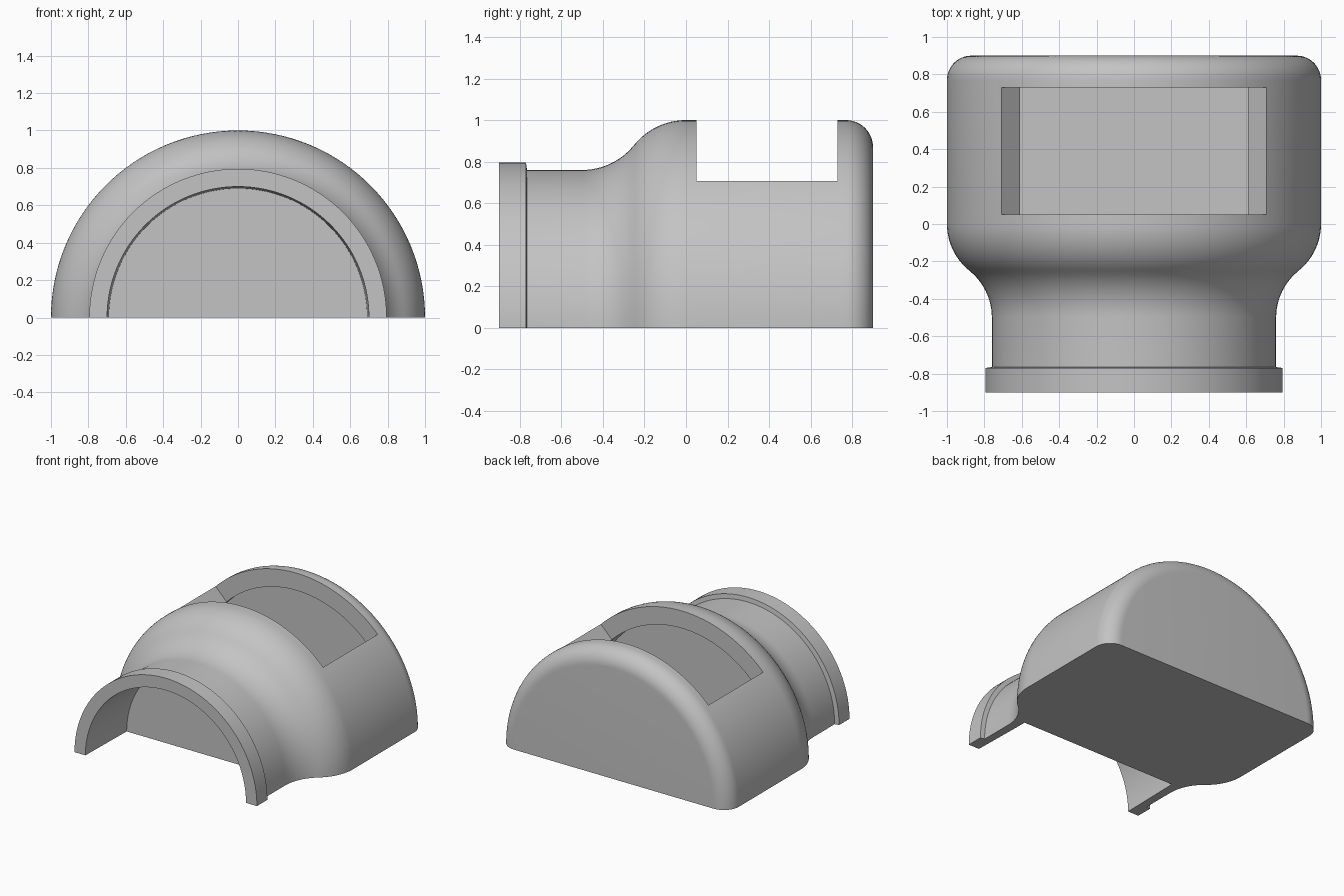
import bpy, bmesh
from math import sin, cos, pi, radians, sqrt

if "Cube" in bpy.data.objects:
    bpy.data.objects.remove(bpy.data.objects["Cube"])

grey = bpy.data.materials.new("light grey")
grey.use_nodes = True
grey.diffuse_color = (0.55, 0.55, 0.55, 1)
grey.node_tree.nodes["Principled BSDF"].inputs["Base Color"].default_value = (0.55, 0.55, 0.55, 1)


def add_object(name, bm):
    bmesh.ops.recalc_face_normals(bm, faces=bm.faces)
    mesh = bpy.data.meshes.new(name)
    bm.to_mesh(mesh)
    bm.free()
    mesh.materials.append(grey)
    obj = bpy.data.objects.new(name, mesh)
    bpy.context.collection.objects.link(obj)
    return obj


def half_lathe(name, profile, floor=0.0, segments=64):
    """Turn (radius, y) points half a turn about the y axis and close the underside."""
    bm = bmesh.new()
    axis = {i: bm.verts.new((0, y, floor)) for i, (r, y) in enumerate(profile) if r == 0}
    rings = []
    for s in range(segments + 1):
        a = pi * s / segments
        rings.append([axis[i] if i in axis else
                      bm.verts.new((r * cos(a), y, max(r * sin(a), floor)))
                      for i, (r, y) in enumerate(profile)])
    for p, q in zip(rings, rings[1:]):
        for i in range(len(profile) - 1):
            bm.faces.new(list(dict.fromkeys((p[i], p[i + 1], q[i + 1], q[i]))))
    bm.faces.new(list(dict.fromkeys(rings[0] + rings[-1][::-1])))
    return add_object(name, bm)


def arc(r, y, radius, start, end, steps=12):
    """Profile points on an arc; angle 0 points along +y, 90 points outward."""
    angles = [radians(start + (end - start) * i / steps) for i in range(steps + 1)]
    return [(r + radius * sin(a), y + radius * cos(a)) for a in angles]


def prism(name, outline, y0, y1):
    """Extrude an (x, z) outline along y."""
    bm = bmesh.new()
    face = bm.faces.new([bm.verts.new((x, y0, z)) for x, z in outline])
    new = bmesh.ops.extrude_face_region(bm, geom=[face])["geom"]
    bmesh.ops.translate(bm, vec=(0, y1 - y0, 0),
                        verts=[v for v in new if isinstance(v, bmesh.types.BMVert)])
    return add_object(name, bm)


def cut(body, cutter):
    mod = body.modifiers.new("cut", "BOOLEAN")
    mod.operation = "DIFFERENCE"
    mod.solver = "EXACT"
    mod.object = cutter
    bpy.context.view_layer.objects.active = body
    bpy.ops.object.modifier_apply(modifier=mod.name)
    bpy.data.objects.remove(cutter)


# Body: rounded rear, S-shaped shoulder, neck, collar and open bore
shoulder = 0.32
profile = [(0, 0.9)]
profile += arc(0.87, 0.77, 0.13, 0, 90)
profile += arc(1 - shoulder, 0, shoulder, 90, 141)
profile += arc(0.76 + shoulder, -0.5, shoulder, 321, 270)[1:]
profile += [(0.76, -0.765), (0.795, -0.77), (0.795, -0.9),
            (0.7, -0.9), (0.69, -0.4), (0, -0.4)]
body = half_lathe("half_pipe_body", profile)

# Hollow chamber inside the wide end
cut(body, half_lathe("chamber_cutter", [(0, 0.77), (0.863, 0.77), (0.863, -0.1), (0, -0.1)], floor=0.05))

# Top window with radial side walls
cut(body, prism("window_cutter", [(-0.5, 0.5), (0.5, 0.5), (1.2, 1.2), (-1.2, 1.2)], 0.05, 0.73))

# Smooth shading with crisp edges
bpy.ops.object.select_all(action="DESELECT")
body.select_set(True)
bpy.context.view_layer.objects.active = body
bpy.ops.object.shade_smooth_by_angle(angle=radians(30))
